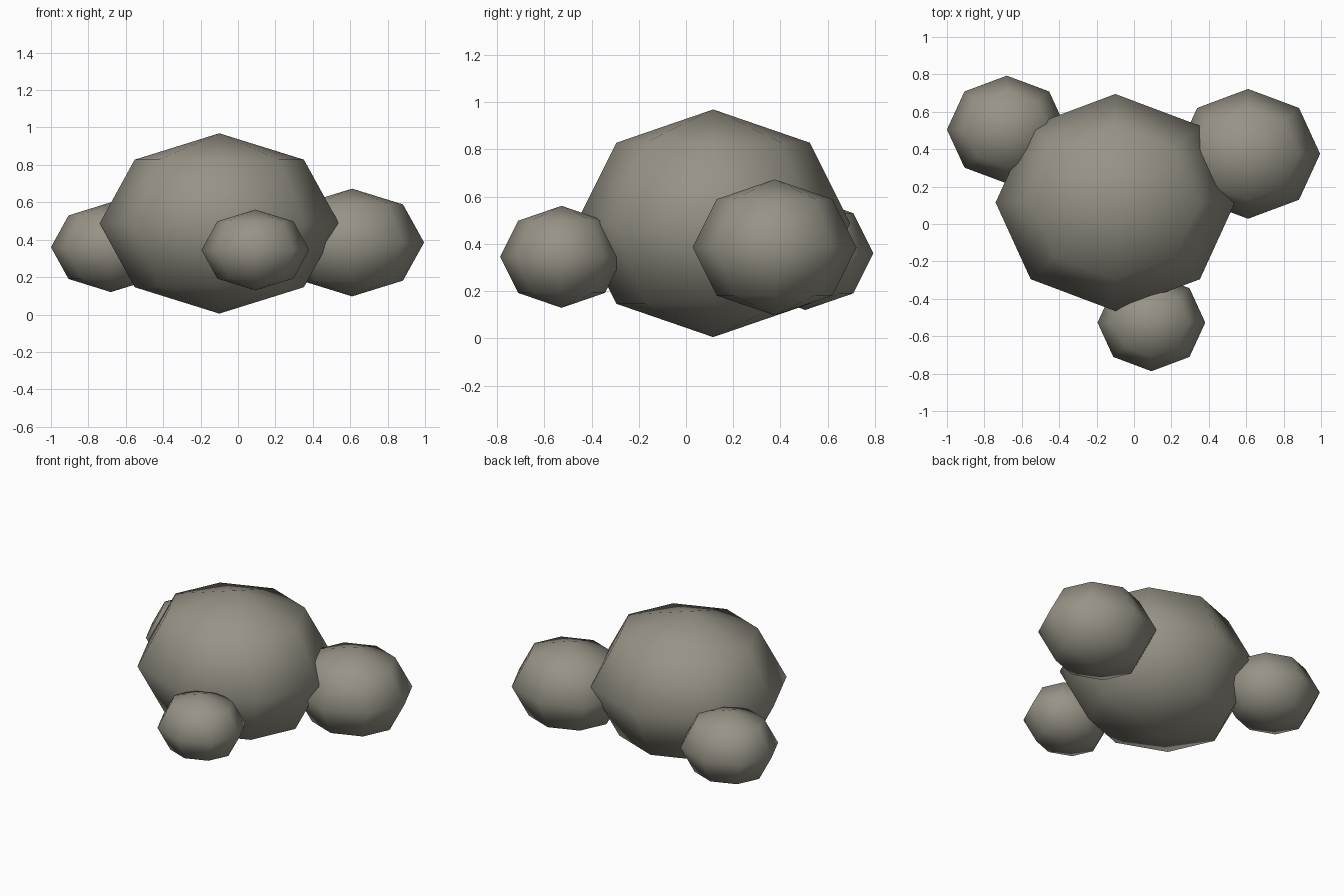
import bpy

# Remove the default cube
cube = bpy.data.objects.get("Cube")
if cube:
    bpy.data.objects.remove(cube, do_unlink=True)

# Single warm grey stone colour
STONE = (0.31, 0.29, 0.24, 1.0)
stone = bpy.data.materials.new("warm_grey_stone")
stone.use_nodes = True
stone.diffuse_color = STONE
bsdf = next(n for n in stone.node_tree.nodes if n.type == 'BSDF_PRINCIPLED')
bsdf.inputs["Base Color"].default_value = STONE
bsdf.inputs["Roughness"].default_value = 0.9


def boulder(name, center, radii):
    """Low-poly, smooth-shaded squashed sphere."""
    bpy.ops.mesh.primitive_uv_sphere_add(segments=8, ring_count=4, radius=1)
    obj = bpy.context.object
    obj.name = name
    obj.data.name = name
    obj.location = center
    obj.scale = radii
    bpy.ops.object.transform_apply(location=False, rotation=False, scale=True)
    bpy.ops.object.shade_smooth()
    obj.data.materials.append(stone)
    return obj


# Large central rock with three smaller rocks leaning on it
boulder("main_boulder", (-0.10, 0.115, 0.487), (0.64, 0.58, 0.482))
boulder("left_boulder", (0.61, 0.375, 0.385), (0.385, 0.347, 0.288))
boulder("right_boulder", (-0.68, 0.505, 0.36), (0.32, 0.288, 0.24))
boulder("front_boulder", (0.093, -0.527, 0.345), (0.288, 0.26, 0.216))
